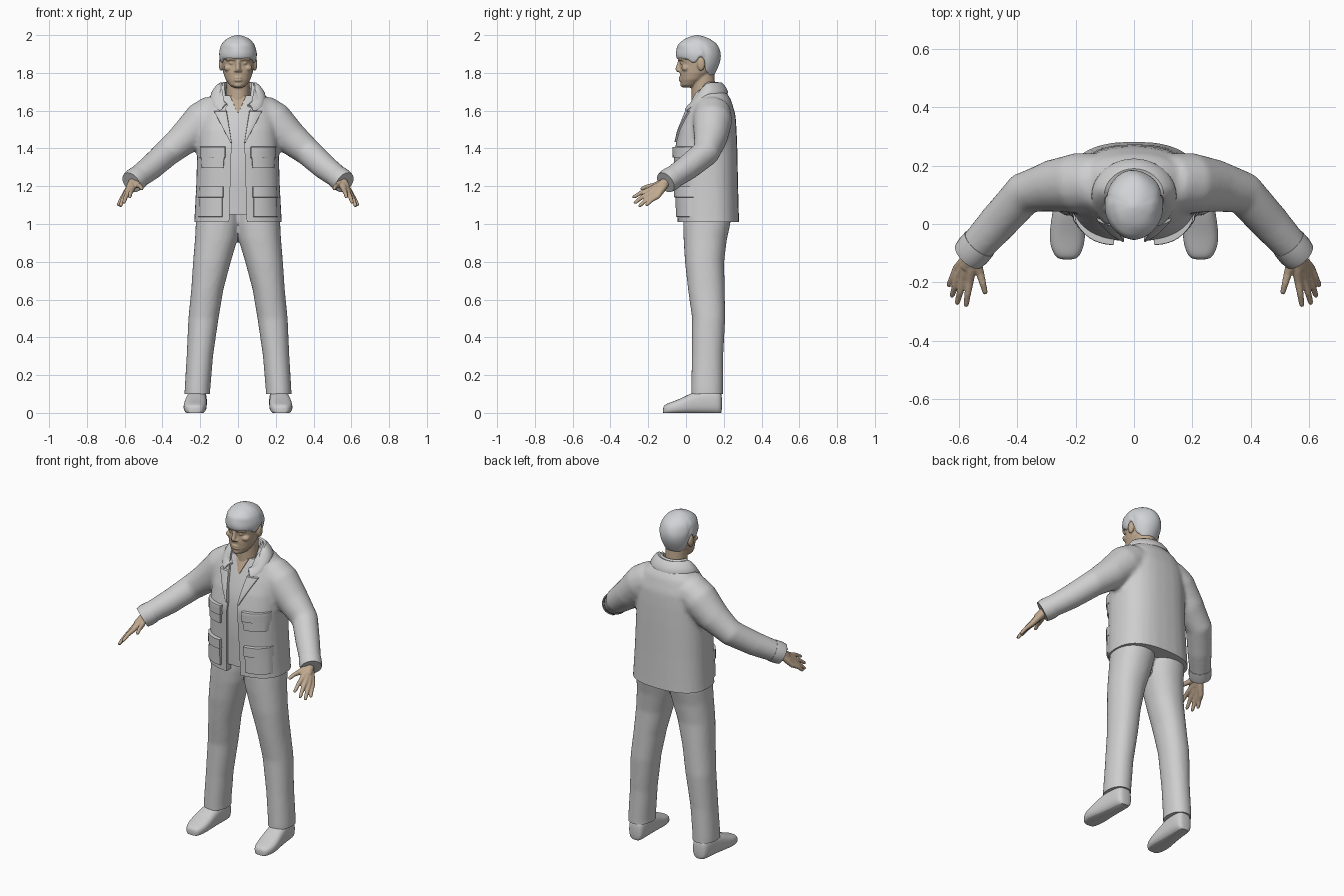
import bpy, bmesh
from math import sin, cos, pi, radians, copysign, sqrt
from mathutils import Vector, Matrix

if "Cube" in bpy.data.objects:
    bpy.data.objects.remove(bpy.data.objects["Cube"])


def material(name, rgb):
    m = bpy.data.materials.new(name)
    m.use_nodes = True
    m.diffuse_color = (*rgb, 1)
    bsdf = next(n for n in m.node_tree.nodes if n.type == 'BSDF_PRINCIPLED')
    bsdf.inputs["Base Color"].default_value = (*rgb, 1)
    return m


CLOTH = material("pale grey cloth", (0.62, 0.62, 0.62))
HAIR = material("silver hair", (0.64, 0.65, 0.67))
SKIN = material("tan skin", (0.53, 0.40, 0.28))


def skin_rings(bm, rings):
    for a, b in zip(rings, rings[1:]):
        for i in range(len(a)):
            j = (i + 1) % len(a)
            bm.faces.new((a[i], a[j], b[j], b[i]))
    bm.faces.new(rings[0][::-1])
    bm.faces.new(rings[-1])


def ring(bm, c, u, v, n=28, p=1.0):
    def sp(k):
        return copysign(abs(k) ** p, k)
    return [bm.verts.new(c + u * sp(cos(2 * pi * i / n)) + v * sp(sin(2 * pi * i / n)))
            for i in range(n)]


def loft(bm, rows, p=1.0, cx=0.0):
    """Horizontal rings; each row is z, front y, back y, half width."""
    skin_rings(bm, [ring(bm, Vector((cx, (f + b) / 2, z)), Vector((w, 0, 0)),
                         Vector((0, (b - f) / 2, 0)), p=p) for z, f, b, w in rows])


def tube(bm, pts, sides=(1, -1), n=16):
    """Round tube through points of x, y, z, radius."""
    for s in sides:
        c = [Vector((q[0] * s, q[1], q[2])) for q in pts]
        rings = []
        for i, q in enumerate(pts):
            t = (c[min(i + 1, len(c) - 1)] - c[max(i - 1, 0)]).normalized()
            ref = Vector((0, 1, 0)) if abs(t.z) > 0.9 else Vector((0, 0, 1))
            u = t.cross(ref).normalized()
            rings.append(ring(bm, c[i], u * q[3], u.cross(t) * q[3], n))
        skin_rings(bm, rings)


def ball(bm, c, size, sides=(1, -1)):
    for s in sides:
        m = Matrix.Translation((c[0] * s, c[1], c[2])) @ Matrix.Diagonal((*size, 1))
        bmesh.ops.create_uvsphere(bm, u_segments=16, v_segments=10, radius=1, matrix=m)


def finish(bm, name, mat, voxel=0, smooth=0, subsurf=0, solid=0,
           cutter=None, floor=None, recalc=True, angle=42):
    if recalc:
        bmesh.ops.recalc_face_normals(bm, faces=bm.faces[:])
    me = bpy.data.meshes.new(name)
    bm.to_mesh(me)
    bm.free()
    ob = bpy.data.objects.new(name, me)
    bpy.context.collection.objects.link(ob)
    if solid:
        m = ob.modifiers.new("thickness", 'SOLIDIFY')
        m.thickness, m.offset = solid, 0
    if voxel:
        m = ob.modifiers.new("fuse", 'REMESH')
        m.mode, m.voxel_size = 'VOXEL', voxel
    if smooth:
        m = ob.modifiers.new("soften", 'SMOOTH')
        m.factor, m.iterations = 0.5, smooth
    if subsurf:
        m = ob.modifiers.new("round", 'SUBSURF')
        m.levels = m.render_levels = subsurf
    if cutter:
        m = ob.modifiers.new("opening", 'BOOLEAN')
        m.operation, m.object = 'DIFFERENCE', cutter
    # Bake the modifiers, then trim the lower edge flat
    deps = bpy.context.evaluated_depsgraph_get()
    baked = bpy.data.meshes.new_from_object(ob.evaluated_get(deps))
    ob.modifiers.clear()
    ob.data = baked
    if floor is not None:
        b = bmesh.new()
        b.from_mesh(baked)
        bmesh.ops.bisect_plane(b, geom=b.verts[:] + b.edges[:] + b.faces[:],
                               plane_co=(0, 0, floor), plane_no=(0, 0, 1), clear_inner=True)
        bmesh.ops.holes_fill(b, edges=[e for e in b.edges if e.is_boundary])
        b.to_mesh(baked)
        b.free()
    baked.materials.clear()
    baked.materials.append(mat)
    bpy.ops.object.select_all(action='DESELECT')
    ob.select_set(True)
    bpy.context.view_layer.objects.active = ob
    bpy.ops.object.shade_smooth_by_angle(angle=radians(angle))
    return ob


def at(rows, z):
    """Interpolate a table of rows at height z."""
    for a, b in zip(rows, rows[1:]):
        if z <= b[0]:
            k = max(0, (z - a[0]) / (b[0] - a[0]))
            return [p + (q - p) * k for p, q in zip(a, b)]
    return rows[-1]


# Jacket: body and sleeves fused, then opened down the front
TORSO = [(0.96, -0.045, 0.283, 0.236), (1.05, -0.047, 0.28, 0.23), (1.2, -0.052, 0.276, 0.222),
         (1.4, -0.06, 0.272, 0.216), (1.5, -0.038, 0.268, 0.21), (1.58, -0.007, 0.262, 0.2),
         (1.66, 0.024, 0.238, 0.165), (1.7, 0.04, 0.212, 0.12), (1.72, 0.055, 0.19, 0.09)]
P = 0.8


def front(x, z):
    _, f, b, w = at(TORSO, z)
    s = min(abs(x) / w, 0.99) ** (1 / P)
    return (f + b) / 2 - (b - f) / 2 * sqrt(1 - s * s) ** P


bm = bmesh.new()
outline = [(0.05, 0.9), (0.034, 1.43), (0.1, 1.8)]
outline += [(-x, z) for x, z in reversed(outline)]
skin_rings(bm, [[bm.verts.new((x, y, z)) for x, z in outline] for y in (-0.3, 0.1)])
cutter = finish(bm, "opening_cutter", CLOTH)
cutter.hide_render = True

bm = bmesh.new()
loft(bm, TORSO, P)
tube(bm, [(0.12, 0.14, 1.592, 0.1), (0.19, 0.14, 1.545, 0.105), (0.28, 0.13, 1.455, 0.09),
          (0.375, 0.105, 1.377, 0.074), (0.46, 0.01, 1.3, 0.068), (0.55, -0.09, 1.232, 0.059)])
finish(bm, "jacket", CLOTH, voxel=0.012, smooth=8, cutter=cutter, floor=1.01)
bpy.data.objects.remove(cutter)

bm = bmesh.new()
tube(bm, [(0.528, -0.066, 1.248, 0.062), (0.55, -0.092, 1.232, 0.063), (0.565, -0.108, 1.22, 0.059)], n=24)
finish(bm, "sleeve_cuffs", CLOTH)

# Shirt inside the jacket
bm = bmesh.new()
loft(bm, [(z, f + 0.014, b - 0.014, w - 0.014) for z, f, b, w in
          [at(TORSO, z) for z in (1.05, 1.2, 1.4, 1.5, 1.58, 1.66, 1.68)]], P)
finish(bm, "shirt", CLOTH)


def patch(name, zs, bottom, top, t, mat=CLOTH, sides=(1, -1), base=0.0):
    """Raised panel following the jacket front, its rim sunk into the cloth."""
    bm = bmesh.new()
    steps = [0, 0.03] + [k / 8 for k in range(1, 8)] + [0.97, 1]
    for s in sides:
        grid = []
        for v in steps:
            z = zs[0] + (zs[1] - zs[0]) * v
            x0, x1 = (p + (q - p) * v for p, q in zip(bottom, top))
            row = []
            for u in steps:
                x = x0 + (x1 - x0) * u
                rim = u in (0, 1) or v in (0, 1)
                y = front(x, z) + base + (0.01 if rim else -t * (0.75 + 0.25 * sin(pi * u)))
                row.append(bm.verts.new((x * s, y, z)))
            grid.append(row)
        for a, b in zip(grid, grid[1:]):
            for i in range(len(a) - 1):
                q = (a[i], a[i + 1], b[i + 1], b[i])
                bm.faces.new(q if s > 0 else q[::-1])
    return finish(bm, name, mat, recalc=False)


# Pockets with flaps, lapels and the open neck
patch("chest_pockets", (1.295, 1.38), (0.075, 0.195), (0.068, 0.202), 0.013)
patch("chest_flaps", (1.35, 1.41), (0.066, 0.204), (0.066, 0.204), 0.021)
patch("hip_pockets", (1.035, 1.17), (0.08, 0.212), (0.08, 0.208), 0.015)
patch("hip_flaps", (1.14, 1.2), (0.076, 0.212), (0.076, 0.21), 0.023)
patch("lapels", (1.43, 1.6), (0.033, 0.04), (0.06, 0.13), 0.01)
patch("open_neck", (1.59, 1.68), (-0.003, 0.003), (0.045, -0.045)[::-1], 0.004, SKIN, (1,), 0.012)


# Collars: a stand that rolls outward around the neck
def collar(name, k, lift, thick):
    bm = bmesh.new()
    rows = []
    for d in range(34, 327, 8):
        a = radians(d)
        s = min(1, (min(d, 360 - d) - 34) / 75)
        s = s * s * (3 - 2 * s)
        top = 1.64 + 0.112 * s + lift
        profile = ((0.08, 0.075, top - 0.06), (0.09, 0.084, top), (0.112, 0.102, top - 0.012),
                   (0.147, 0.13, top - 0.045 - 0.018 * s))
        rows.append([bm.verts.new((k * rx * sin(a), 0.095 - k * ry * cos(a), z))
                     for rx, ry, z in profile])
    for a, b in zip(rows, rows[1:]):
        for i in range(len(a) - 1):
            bm.faces.new((a[i], b[i], b[i + 1], a[i + 1]))
    finish(bm, name, CLOTH, solid=thick, subsurf=1)


collar("jacket_collar", 1.0, 0.0, 0.012)
collar("shirt_collar", 0.8, 0.006, 0.007)

# Trousers: two legs fused at the seat
LEG = [(0.06, 0.215, 0.112, 0.068, 0.085), (0.12, 0.215, 0.112, 0.068, 0.085),
       (0.3, 0.202, 0.114, 0.07, 0.083), (0.5, 0.183, 0.12, 0.08, 0.088),
       (0.65, 0.163, 0.108, 0.085, 0.097), (0.8, 0.138, 0.098, 0.1, 0.104),
       (0.92, 0.115, 0.102, 0.113, 0.115), (1.0, 0.106, 0.11, 0.118, 0.125),
       (1.08, 0.1, 0.115, 0.115, 0.125)]
bm = bmesh.new()
for s in (1, -1):
    skin_rings(bm, [ring(bm, Vector((x * s, y, z)), Vector((w, 0, 0)), Vector((0, d, 0)), p=0.92)
                    for z, x, y, w, d in LEG])
finish(bm, "trousers", CLOTH, voxel=0.011, smooth=6, floor=0.1)

# Shoes: upright rings from toe to heel
SHOE = [(-0.122, 0.228, 0.024, 0.032), (-0.11, 0.228, 0.044, 0.046), (-0.07, 0.229, 0.06, 0.06),
        (-0.02, 0.227, 0.062, 0.08), (0.04, 0.222, 0.057, 0.112), (0.11, 0.217, 0.053, 0.128),
        (0.17, 0.214, 0.05, 0.124), (0.192, 0.213, 0.034, 0.105)]
bm = bmesh.new()
for s in (1, -1):
    skin_rings(bm, [ring(bm, Vector((x * s, y, h / 2 - 0.004)), Vector((w, 0, 0)),
                         Vector((0, 0, h / 2 + 0.004)), 20, 0.75) for y, x, w, h in SHOE])
finish(bm, "shoes", CLOTH, subsurf=2, floor=0.0)

# Hands: each finger runs from the wrist through its knuckle to the tip
bm = bmesh.new()
FINGERS = [((0.562, -0.195, 1.18), (0.575, -0.283, 1.14)), ((0.583, -0.19, 1.165), (0.606, -0.275, 1.11)),
           ((0.598, -0.175, 1.153), (0.624, -0.25, 1.092)), ((0.606, -0.152, 1.145), (0.635, -0.213, 1.098)),
           ((0.526, -0.17, 1.203), (0.507, -0.24, 1.185))]
wrist = Vector((0.552, -0.1, 1.225))
for knuckle, tip in FINGERS:
    k, t = Vector(knuckle), Vector(tip)
    start = wrist + (k - wrist) * 0.12
    mid = k.lerp(t, 0.5) + Vector((0, 0, 0.005))
    tube(bm, [(*start, 0.02), (*start.lerp(k, 0.6), 0.018), (*k, 0.0145), (*mid, 0.0115),
              (*k.lerp(t, 0.9), 0.0095), (*t, 0.006)], n=12)
tube(bm, [(0.53, -0.07, 1.245, 0.032), (0.56, -0.12, 1.212, 0.026), (0.573, -0.15, 1.19, 0.022)])
finish(bm, "hands", SKIN, voxel=0.0042, smooth=4)

# Head, neck and face features fused
bm = bmesh.new()
loft(bm, [(1.722, -0.012, 0.03, 0.025), (1.735, -0.026, 0.06, 0.045), (1.765, -0.03, 0.1, 0.066),
          (1.8, -0.033, 0.14, 0.078), (1.84, -0.03, 0.163, 0.084), (1.875, -0.038, 0.172, 0.087),
          (1.92, -0.038, 0.172, 0.085), (1.96, -0.01, 0.145, 0.065), (1.98, 0.03, 0.11, 0.03)], 0.95)
loft(bm, [(1.55, 0.03, 0.155, 0.062), (1.68, 0.03, 0.157, 0.061), (1.8, 0.03, 0.15, 0.06)])
tube(bm, [(0, -0.03, 1.868, 0.011), (0, -0.037, 1.845, 0.0105), (0, -0.044, 1.82, 0.013),
          (0, -0.038, 1.806, 0.01)], (1,))
ball(bm, (0.012, -0.033, 1.812), (0.01, 0.012, 0.008))
tube(bm, [(0.01, -0.034, 1.872, 0.009), (0.035, -0.032, 1.877, 0.01), (0.06, -0.014, 1.872, 0.01)])
ball(bm, (0.033, -0.017, 1.852), (0.016, 0.014, 0.008))
ball(bm, (0.05, 0.0, 1.825), (0.026, 0.024, 0.018))
for z in (1.761, 1.774):
    tube(bm, [(-0.026, -0.022, z, 0.004), (-0.01, -0.031, z, 0.007),
              (0.01, -0.031, z, 0.007), (0.026, -0.022, z, 0.004)], (1,))
ball(bm, (0, -0.012, 1.736), (0.024, 0.018, 0.014), (1,))
ball(bm, (0.09, 0.08, 1.847), (0.012, 0.021, 0.036))
finish(bm, "head", SKIN, voxel=0.0045, smooth=3)

# Hair: a wavy cap, high over the brow and low at the nape
CAP = [(1.77, 0.0, 0.14, 0.066), (1.85, -0.045, 0.182, 0.094), (1.9, -0.055, 0.187, 0.102),
       (1.95, -0.045, 0.168, 0.09), (1.98, -0.01, 0.13, 0.063), (1.995, 0.03, 0.09, 0.03),
       (2.0, 0.055, 0.065, 0.006)]
bm = bmesh.new()
rings = []
for k in range(-1, 13):
    t = max(k, 0) / 12
    loop = []
    for i in range(48):
        a = 2 * pi * i / 48
        d = 180 - abs(180 - i * 7.5)
        zb = 1.872 if d < 62 else 1.852 if d < 84 else 1.885 if d < 112 else 1.8 if d < 135 else 1.78
        z = zb + (2.0 - zb) * sin(t * pi / 2)
        _, f, b, w = at(CAP, z)
        r = 0.84 if k < 0 else 1 + 0.018 * sin(5 * a + 9 * t) * sin(pi * t)
        loop.append(bm.verts.new((r * w * sin(a), (f + b) / 2 - r * (b - f) / 2 * cos(a), z)))
    rings.append(loop)
skin_rings(bm, rings)
finish(bm, "hair", HAIR, subsurf=1, smooth=1, angle=60)
